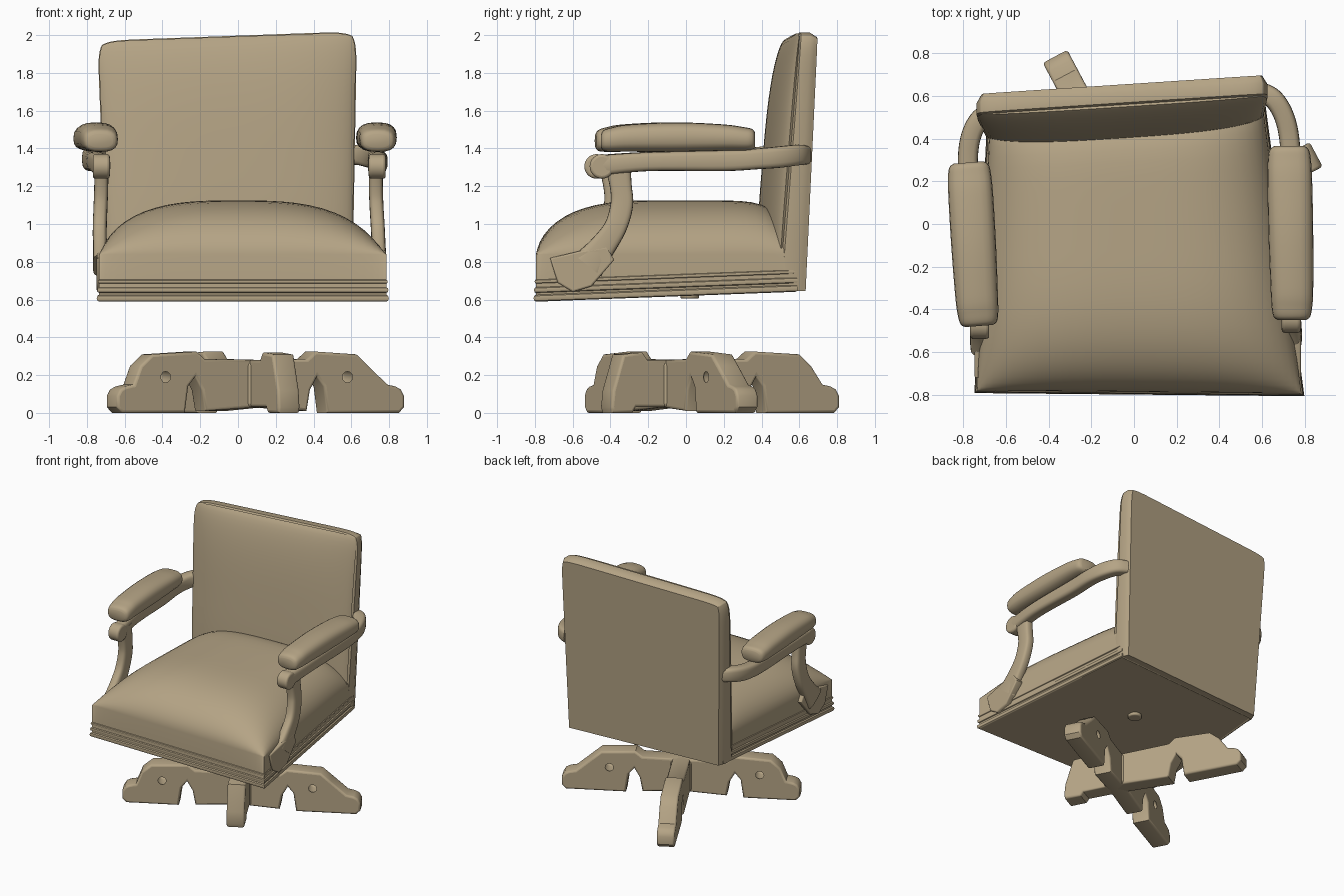
import bpy, bmesh, math
from mathutils import Vector, Matrix

if "Cube" in bpy.data.objects:
    bpy.data.objects.remove(bpy.data.objects["Cube"])

# Worn brown finish shared by every part
FINISH = bpy.data.materials.new("brown_finish")
FINISH.diffuse_color = (.46, .37, .235, 1)
FINISH.use_nodes = True
FINISH.node_tree.nodes["Principled BSDF"].inputs["Base Color"].default_value = FINISH.diffuse_color


def add_mesh(name, bm, bevel=0.0):
    bmesh.ops.recalc_face_normals(bm, faces=bm.faces)
    me = bpy.data.meshes.new(name)
    bm.to_mesh(me)
    bm.free()
    ob = bpy.data.objects.new(name, me)
    bpy.context.collection.objects.link(ob)
    if bevel:
        m = ob.modifiers.new("soft_edges", 'BEVEL')
        m.width, m.segments, m.limit_method = bevel, 3, 'ANGLE'
        m.angle_limit = math.radians(50)
    return ob


def pillow(name, place, power, levels, rear_exp):
    """Domed pad: h = 1 crown, 0 rim, negative levels down to a flat base; place() maps it into the world."""
    bm = bmesh.new()
    bmesh.ops.create_grid(bm, x_segments=28, y_segments=28, size=1)
    low = {}
    rim = [e for e in bm.edges if e.is_boundary]
    for h in levels:
        ext = bmesh.ops.extrude_edge_only(bm, edges=rim)["geom"]
        low.update({g: h for g in ext if isinstance(g, bmesh.types.BMVert)})
        rim = [g for g in ext if isinstance(g, bmesh.types.BMEdge) and g.is_boundary]
    bmesh.ops.contextual_create(bm, geom=rim)
    for v in bm.verts:
        s, t = (math.sin(c * math.pi / 2) for c in v.co[:2])
        dome = max(0, (1 - abs(s) ** 3) * (1 - abs(t) ** (3 if t < 0 else rear_exp))) ** power
        v.co = place(s, t, low.get(v, dome))
    return add_mesh(name, bm)


def sweep(name, stations, axis, power=3.5, steps=5, n=20):
    """Rounded-rectangle section along a smooth path; station = (point, half along axis, half across)."""
    axis = Vector(axis)
    st = [(*p, a, b) for p, a, b in stations]
    path = []
    for i in range(len(st) - 1):
        q = [st[max(i - 1, 0)], st[i], st[i + 1], st[min(i + 2, len(st) - 1)]]
        for k in range(steps + (i == len(st) - 2)):
            u = k / steps
            path.append([0.5 * (2 * b + (c - a) * u + (2 * a - 5 * b + 4 * c - d) * u * u
                                + (3 * b - a - 3 * c + d) * u ** 3) for a, b, c, d in zip(*q)])
    bm = bmesh.new()
    rings = []
    for i, p in enumerate(path):
        tan = Vector(path[min(i + 1, len(path) - 1)][:3]) - Vector(path[max(i - 1, 0)][:3])
        across = tan.cross(axis).normalized()
        ring = []
        for j in range(n):
            c, s = math.cos(math.tau * j / n), math.sin(math.tau * j / n)
            c, s = (math.copysign(abs(w) ** (2 / power), w) for w in (c, s))
            ring.append(bm.verts.new(Vector(p[:3]) + axis * c * p[3] + across * s * p[4]))
        rings.append(ring)
    for a, b in zip(rings, rings[1:]):
        for j in range(n):
            bm.faces.new((a[j], a[(j + 1) % n], b[(j + 1) % n], b[j]))
    bm.faces.new(rings[0])
    bm.faces.new(rings[-1])
    return add_mesh(name, bm)


def curve_object(name, cu, matrix=Matrix()):
    ob = bpy.data.objects.new(name, cu)
    ob.matrix_world = matrix
    bpy.context.collection.objects.link(ob)
    bpy.ops.object.select_all(action='DESELECT')
    ob.select_set(True)
    bpy.context.view_layer.objects.active = ob
    bpy.ops.object.convert(target='MESH')
    return ob


def add_loop(cu, pts):
    sp = cu.splines.new('POLY')
    sp.points.add(len(pts) - 1)
    for p, co in zip(sp.points, pts):
        p.co = (*co, 0, 1) if len(co) == 2 else (*co, 1)
    sp.use_cyclic_u = True


def prism(name, loops, half, bevel, u, origin):
    """Upright plate: outline in (u, z), thickness across."""
    cu = bpy.data.curves.new(name, 'CURVE')
    cu.dimensions, cu.fill_mode = '2D', 'BOTH'
    cu.extrude, cu.bevel_depth, cu.bevel_resolution, cu.offset = half - bevel, bevel, 2, -bevel
    for pts in loops:
        add_loop(cu, pts)
    u, z = Vector(u), Vector((0, 0, 1))
    m = Matrix((u, z, u.cross(z))).transposed().to_4x4()
    m.translation = origin
    return curve_object(name, cu, m)


def cylinder(name, r, depth, matrix, bevel=0.01):
    bm = bmesh.new()
    bmesh.ops.create_cone(bm, cap_ends=True, segments=32, radius1=r, radius2=r, depth=depth, matrix=matrix)
    return add_mesh(name, bm, bevel)


# Seat: domed cushion on a tapering plan
FL, FR, BR, BL = (Vector(c) for c in ((-.735, -.78), (.785, -.795), (.6, .58), (-.675, .5)))


def seat_plan(s, t):
    a, b = (s + 1) / 2, (t + 1) / 2
    return FL.lerp(FR, a).lerp(BL.lerp(BR, a), b)


def seat_place(s, t, h):
    p = seat_plan(s, t)
    base = .59 + .028 * (t + 1)
    return Vector((p.x, p.y, .84 + (.84 - base) * h if h < 0 else .84 + .285 * h))


pillow("seat", seat_place, .55, (-1,), 8)

# Piping around the lower seat edge
for i, (lift, r) in enumerate(((.012, .018), (.055, .015), (.1, .01))):
    cu = bpy.data.curves.new("seat_piping", 'CURVE')
    cu.dimensions, cu.bevel_depth, cu.bevel_resolution = '3D', r, 2
    add_loop(cu, [(*seat_plan(s, t), .595 + .026 * (t + 1) + lift)
                  for s, t in ((-1, -1), (1, -1), (1, 1), (-1, 1))])
    curve_object("seat_piping_%d" % (i + 1), cu)


# Backrest: leaning padded slab, slightly turned, with rounded corners and rear edge
def back_place(s, t, h):
    inset = .035 * max(0, -h - .6) / .4 + (.02 if h == 0 else 0)
    s, t = s * (1 - inset), t * (1 - inset if t > 0 else 1)
    if t > 0:
        s, t = s * (1 - .035 * t ** 16), t * (1 - .035 * s ** 16)
    a, b = (s + 1) / 2, (t + 1) / 2
    left, right = -.69 - .055 * b, .605 + .025 * b
    x = left + (right - left) * a
    z = .645 + b * (1.325 + .05 * a)
    y = .545 + .09 * a + .065 * b
    depth = .14 - .045 * b
    return Vector((x, y - (depth + .085 * h if h >= 0 else depth * (1 + h)), z))


pillow("backrest", back_place, .5, (-.08, -.6, -.85, -1), 3)

# Arms: right side laid out, left side follows by a sheared mirror
for side in ("right", "left"):
    def at(x, y, z):
        return (x, y, z) if side == "right" else (-x - .02 - .075 * y, y * .94 - .055, z)

    sweep(side + "_arm_pad", [(at(x, y, z), h, w) for x, y, z, h, w in (
        (.74, -.45, 1.44, .035, .065), (.74, -.435, 1.442, .055, .085), (.74, -.39, 1.447, .065, .095),
        (.74, -.3, 1.455, .072, .1), (.735, -.05, 1.46, .078, .105), (.73, .2, 1.457, .07, .105),
        (.728, .31, 1.45, .062, .1), (.728, .35, 1.448, .055, .09), (.728, .365, 1.445, .04, .07))],
        (0, 0, 1), 2.7)
    sweep(side + "_arm_rail", [(at(x, y, z), h, .047) for x, y, z, h in (
        (.735, -.44, 1.31, .055), (.745, -.2, 1.33, .05), (.735, .2, 1.335, .055), (.73, .38, 1.345, .055),
        (.705, .5, 1.355, .057), (.655, .585, 1.365, .055), (.59, .62, 1.365, .05))], (0, 0, 1))
    sweep(side + "_arm_post", [(at(x, y, z), .037, w) for x, y, z, w in (
        (.73, -.365, 1.33, .07), (.73, -.345, 1.2, .058), (.733, -.34, 1.1, .06), (.74, -.375, .98, .06),
        (.745, -.45, .87, .07), (.75, -.52, .78, .09))], (1, 0, 0))
    turn = Matrix.Rotation(math.pi / 2, 4, 'Y')
    cylinder(side + "_arm_scroll", .065, .09, Matrix.Translation(at(.737, -.445, 1.305)) @ turn, .015)
    plate = [(-.72, .82), (-.68, .69), (-.6, .64), (-.5, .67), (-.38, .81), (-.42, .88), (-.55, .86)]
    prism(side + "_arm_foot_plate", [plate], .033, .01, (0, 1, 0), (.75 if side == "right" else -.715, 0, 0))

# Underside boss
cylinder("swivel_boss", .05, .05, Matrix.Translation((.01, .02, .63)))

# Base: four-way star of arched legs around an offset hub
HUB = Vector((.09, -.08, 0))
TURN = math.radians(28)
cylinder("base_hub", .1, .24, Matrix.Translation(HUB + Vector((0, 0, .15))), .02)


def leg(name, quarter, tip, heel, shoulder):
    ang = TURN + quarter * math.pi / 2
    outline = [(0, .03), (heel - .12, .01), (heel - .1, .12), (heel - .06, .19), (heel - .02, .14), (heel, 0),
               (tip - .03, 0), (tip, .03), (tip, .09), (tip - .02, .125), (tip - .05, .14), (tip - .1, .15),
               (shoulder + .07, .25), (shoulder, .31), (heel - .07, .325), (heel - .12, .285), (0, .28)]
    hole = [(heel + .12 + .045 * math.cos(k), .19 - .045 * math.sin(k)) for k in
            (math.tau * i / 12 for i in range(12))]
    prism(name, [outline] + ([hole] if quarter != 1 else []), .065, .015,
          (math.cos(ang), math.sin(ang), 0), HUB)


leg("right_leg", 0, .865, .4, .58)
leg("back_leg", 1, .98, .54, .74)
leg("left_leg", 2, .86, .45, .65)
# Front leg is a short stub
ang = TURN - math.pi / 2
prism("front_leg", [[(0, .03), (.24, .03), (.26, 0), (.38, 0), (.39, .03), (.38, .12), (.32, .31), (.2, .32),
                     (.17, .28), (0, .28)]], .065, .015, (math.cos(ang), math.sin(ang), 0), HUB)

# Shared finish, smooth shading with crisp edges
for ob in bpy.data.objects:
    ob.data.materials.clear()
    ob.data.materials.append(FINISH)
bpy.ops.object.select_all(action='SELECT')
bpy.context.view_layer.objects.active = bpy.data.objects["seat"]
bpy.ops.object.shade_smooth_by_angle(angle=math.radians(40))
